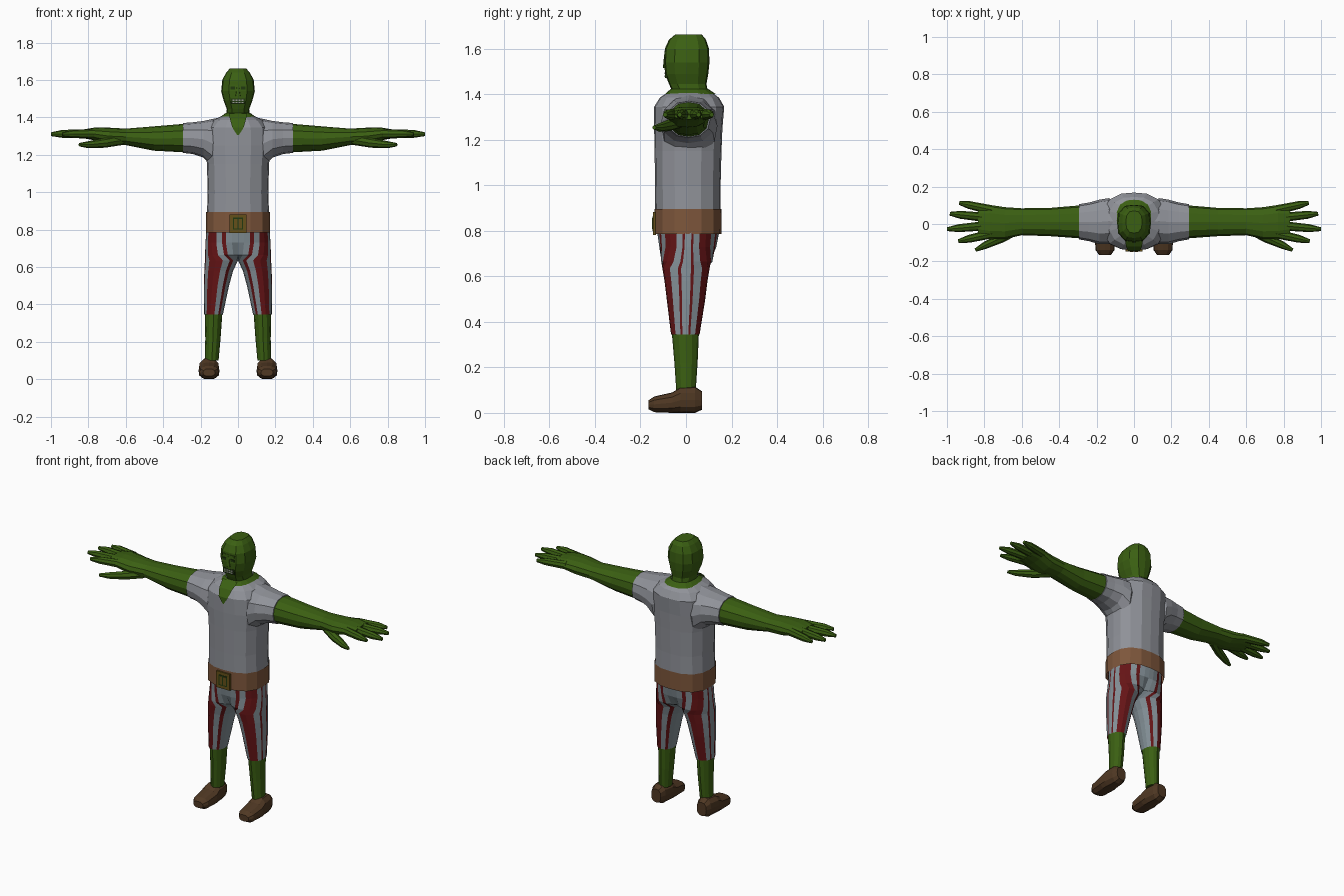
import bpy, bmesh
from math import pi, sin, cos, acos, radians
from mathutils import Vector, Matrix

if "Cube" in bpy.data.objects:
    bpy.data.objects.remove(bpy.data.objects["Cube"])


def material(name, rgb):
    m = bpy.data.materials.new(name)
    m.diffuse_color = (*rgb, 1)
    m.use_nodes = True
    m.node_tree.nodes["Principled BSDF"].inputs["Base Color"].default_value = m.diffuse_color
    return m


SKIN = material("skin_green", (0.043, 0.115, 0.006))
DARK = material("dark_green", (0.015, 0.04, 0.005))
SHIRT = material("shirt_grey", (0.28, 0.29, 0.32))
BROWN = material("belt_brown", (0.21, 0.095, 0.045))
SHOE = material("shoe_brown", (0.08, 0.04, 0.017))
BRASS = material("brass", (0.13, 0.08, 0.01))
CLOTH = material("trouser_grey", (0.23, 0.28, 0.31))
RED = material("stripe_red", (0.13, 0.007, 0.008))
TEETH = material("teeth", (0.32, 0.32, 0.30))
X, Y, Z = Vector((1, 0, 0)), Vector((0, 1, 0)), Vector((0, 0, 1))


def finish(name, bm, mats, mirror=False):
    bmesh.ops.recalc_face_normals(bm, faces=bm.faces[:])
    me = bpy.data.meshes.new(name)
    bm.to_mesh(me)
    bm.free()
    for m in mats:
        me.materials.append(m)
    ob = bpy.data.objects.new(name, me)
    bpy.context.collection.objects.link(ob)
    if mirror:
        mod = ob.modifiers.new("mirror", 'MIRROR')
        mod.merge_threshold = 0.0005
    return ob


def section(c, u, v, ru, rv, n=12, e=2.0):
    # superellipse ring around c in the plane of u and v
    pts = []
    for i in range(n):
        a = 2 * pi * i / n
        k = (abs(cos(a)) ** e + abs(sin(a)) ** e) ** (-1 / e)
        pts.append(Vector(c) + u * (ru * cos(a) * k) + v * (rv * sin(a) * k))
    return pts


def loft(name, rings, mat, mirror=False, start=True, end=True):
    bm = bmesh.new()
    vs = [[bm.verts.new(p) for p in r] for r in rings]
    n = len(vs[0])
    for a, b in zip(vs, vs[1:]):
        for i in range(n):
            j = (i + 1) % n
            bm.faces.new((a[i], a[j], b[j], b[i]))
    if start:
        bm.faces.new(vs[0])
    if end:
        bm.faces.new(vs[-1])
    return finish(name, bm, [mat], mirror)


def upright(rows, n=16, e=2.6):
    # rows of z, half width, front y, back y
    return [section((0, (f + b) / 2, z), X, Y, w, (b - f) / 2, n, e) for z, w, f, b in rows]


def sideways(rows, n=12, e=2.3):
    # rows of x, front y, back y, low z, high z
    return [section((x, (f + b) / 2, (l + h) / 2), Y, Z, (b - f) / 2, (h - l) / 2, n, e)
            for x, f, b, l, h in rows]


def finger(name, path, n=8):
    # tapered tube through points with radius
    pts = [Vector(p[:3]) for p in path]
    rings = []
    for i, p in enumerate(path):
        d = (pts[min(i + 1, len(pts) - 1)] - pts[max(i - 1, 0)]).normalized()
        rings.append(section(pts[i], Z.cross(d).normalized(), Z, p[3], p[3], n))
    return loft(name, rings, SKIN, True)


def box(name, c, s, mat, mirror=False):
    bm = bmesh.new()
    bmesh.ops.create_cube(bm, size=1, matrix=Matrix.Translation(c) @ Matrix.Diagonal((*s, 1)))
    return finish(name, bm, [mat], mirror)


# shirt body and short sleeves
loft("shirt_body", upright([
    (0.88, .166, -.135, .152), (1.0, .162, -.136, .152), (1.15, .166, -.138, .156),
    (1.25, .176, -.14, .16), (1.345, .17, -.14, .168), (1.385, .135, -.115, .145),
    (1.415, .07, -.07, .105)]), SHIRT, start=False)
loft("sleeve", sideways([
    (.08, -.085, .11, 1.16, 1.402), (.135, -.108, .138, 1.13, 1.392), (.185, -.108, .13, 1.185, 1.381),
    (.24, -.092, .115, 1.204, 1.374), (.295, -.082, .106, 1.21, 1.37)]),
    SHIRT, True, start=False)

# head and neck
loft("head", upright([
    (1.39, .07, -.07, .11), (1.418, .062, -.062, .095), (1.445, .06, -.075, .09),
    (1.49, .077, -.092, .098), (1.54, .09, -.096, .103), (1.60, .084, -.093, .101),
    (1.64, .063, -.075, .088), (1.662, .043, -.048, .07)], 12, 2.9), SKIN, start=False)
# skin showing around and in the open collar
loft("neck_base", upright([(1.402, .096, -.09, .13), (1.423, .066, -.068, .098)]), SKIN,
     start=False, end=False)
bm = bmesh.new()
rows = [(.004, -.145, 1.305), (.03, -.145, 1.345), (.042, -.121, 1.388), (.05, -.075, 1.422)]
pairs = [[bm.verts.new((s * x, y, z)) for s in (-1, 1)] for x, y, z in rows]
for a, b in zip(pairs, pairs[1:]):
    bm.faces.new((a[0], a[1], b[1], b[0]))
finish("open_collar", bm, [SKIN])

# face
box("brow", (0, -.088, 1.582), (.08, .014, .012), SKIN)
box("eye", (.027, -.09, 1.557), (.024, .01, .014), DARK, True)
loft("nose", upright([(1.515, .014, -.1, -.08), (1.53, .012, -.1, -.08),
                      (1.575, .006, -.096, -.08)], 8), SKIN)
box("mouth", (0, -.086, 1.486), (.076, .014, .03), DARK)
for i in range(4):
    for z in (1.492, 1.48):
        box("tooth", (-.024 + i * .016, -.092, z), (.011, .005, .007), TEETH)

# arms, hands and fingers
loft("arm", sideways([
    (.285, -.077, .1, 1.213, 1.366), (.45, -.065, .086, 1.222, 1.352),
    (.60, -.06, .084, 1.252, 1.34), (.69, -.08, .09, 1.255, 1.345),
    (.77, -.082, .102, 1.278, 1.345), (.835, -.066, .094, 1.29, 1.334)]), SKIN, True, start=False)
for base, tip in (((.76, .075), (.935, .113)), ((.80, .036), (.985, .055)),
                  ((.80, -.01), (1.0, -.028)), ((.75, -.05), (.94, -.092))):
    mid = [base[k] * .3 + tip[k] * .7 for k in (0, 1)]
    finger("finger", [(*base, 1.312, .025), (*mid, 1.312, .021), (*tip, 1.31, .01)])
finger("thumb", [(.62, -.025, 1.28, .028), (.71, -.075, 1.264, .026),
                 (.80, -.116, 1.254, .019), (.848, -.14, 1.254, .009)])

# belt and buckle
loft("belt", upright([(.785, .17, -.138, .155), (.895, .17, -.138, .156)]), BROWN,
     start=False, end=False)
box("buckle", (0, -.139, .832), (.092, .014, .1), BRASS)
box("buckle_slot", (0, -.145, .832), (.056, .006, .064), DARK)
box("buckle_bar", (.013, -.147, .832), (.018, .006, .05), BRASS, True)

# striped trousers: half hip section closing into a leg tube
half = [0, 12, 20, 43, 70, 95, 120, 135, 158, 180]
angles = [-a for a in half[:0:-1]] + half
red = {16, 56, 82, 127}
bm = bmesh.new()
rings = []
for z, cx, rx, cy, ry in [(.81, 0, .168, .01, .139), (.73, .018, .156, .008, .126),
                          (.665, .07, .106, .004, .113), (.635, .0885, .0885, 0, .104),
                          (.58, .103, .077, 0, .095), (.5, .115, .067, 0, .085),
                          (.345, .131, .05, -.003, .063)]:
    f = acos(max(-1, -cx / rx)) / pi
    rings.append([bm.verts.new((max(0, cx + rx * cos(radians(a * f))),
                                cy + ry * sin(radians(a * f)), z)) for a in angles])
for a, b in zip(rings, rings[1:]):
    for i in range(len(angles) - 1):
        face = bm.faces.new((a[i], a[i + 1], b[i + 1], b[i]))
        face.material_index = int(int(abs(angles[i] + angles[i + 1]) / 2) in red)
bmesh.ops.remove_doubles(bm, verts=bm.verts[:], dist=0.0005)
finish("trousers", bm, [CLOTH, RED], True)

# bare shins
loft("shin", [section((.13, -.003, .36), X, Y, .047, .06), section((.134, 0, .22), X, Y, .041, .051),
              section((.14, 0, .1), X, Y, .036, .043)], SKIN, True)

# shoes
loft("shoe", [section((.155, y, (l + h) / 2), X, Z, w, (h - l) / 2, 12, 2.8) for y, w, l, h in [
    (-.165, .032, .016, .055), (-.14, .05, .003, .072), (-.06, .056, 0, .09),
    (-.025, .053, 0, .112), (.04, .045, 0, .115), (.07, .032, .014, .095)]], SHOE, True)
